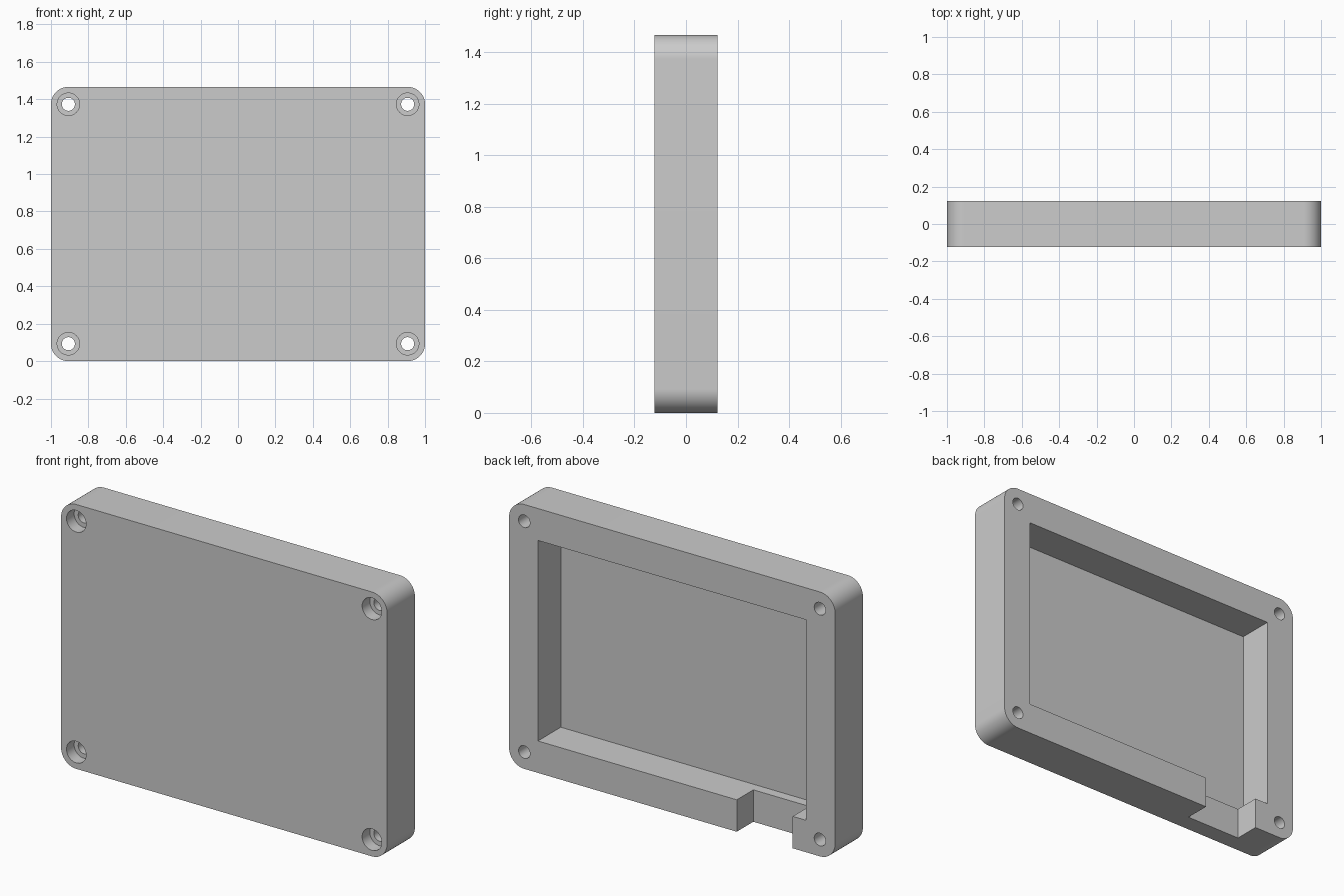
import bpy, bmesh
from math import pi, sin, cos
from mathutils import Matrix

WIDTH, HEIGHT, HALF_DEPTH = 2.0, 1.466, 0.122
CORNER, MARGIN = 0.093, 0.177
FRONT, BACK = -HALF_DEPTH, HALF_DEPTH

cube = bpy.data.objects.get("Cube")
if cube:
    bpy.data.objects.remove(cube, do_unlink=True)

grey = bpy.data.materials.new("light_grey")
grey.use_nodes = True
colour = (0.6, 0.6, 0.6, 1)
grey.diffuse_color = colour
grey.node_tree.nodes["Principled BSDF"].inputs["Base Color"].default_value = colour


def to_object(name, bm):
    bmesh.ops.recalc_face_normals(bm, faces=bm.faces)
    mesh = bpy.data.meshes.new(name)
    bm.to_mesh(mesh)
    bm.free()
    mesh.materials.append(grey)
    obj = bpy.data.objects.new(name, mesh)
    bpy.context.collection.objects.link(obj)
    return obj


def box(name, x, y, z):
    bm = bmesh.new()
    bmesh.ops.create_cube(bm, size=1)
    for v in bm.verts:
        v.co = [r[0] if c < 0 else r[1] for c, r in zip(v.co, (x, y, z))]
    return to_object(name, bm)


def rod(name, x, z, radius, y0, y1):
    bm = bmesh.new()
    place = Matrix.Translation((x, (y0 + y1) / 2, z)) @ Matrix.Rotation(pi / 2, 4, 'X')
    bmesh.ops.create_cone(bm, cap_ends=True, segments=40, radius1=radius,
                          radius2=radius, depth=y1 - y0, matrix=place)
    return to_object(name, bm)


def rounded_plate(name, steps=16):
    bm = bmesh.new()
    verts = []
    ix, iz = WIDTH / 2 - CORNER, HEIGHT / 2 - CORNER
    for q, (sx, sz) in enumerate(((1, 1), (-1, 1), (-1, -1), (1, -1))):
        for i in range(steps + 1):
            a = (q + i / steps) * pi / 2
            verts.append(bm.verts.new((sx * ix + CORNER * cos(a), FRONT,
                                       HEIGHT / 2 + sz * iz + CORNER * sin(a))))
    face = bm.faces.new(verts)
    side = bmesh.ops.extrude_face_region(bm, geom=[face])["geom"]
    moved = [g for g in side if isinstance(g, bmesh.types.BMVert)]
    bmesh.ops.translate(bm, verts=moved, vec=(0, 2 * HALF_DEPTH, 0))
    return to_object(name, bm)


case = rounded_plate("case_cover")

# Recess in the back, and the cable notch through the bottom wall
inner = WIDTH / 2 - MARGIN
cutters = [
    box("recess_cutter", (-inner, inner), (BACK - 0.2, BACK + 0.1), (MARGIN, HEIGHT - MARGIN)),
    box("notch_cutter", (-0.74, -0.397), (BACK - 0.145, BACK + 0.1), (-0.1, MARGIN + 0.1)),
]

# Corner screw holes, with wider wells for the heads at the front
for x in (CORNER - WIDTH / 2, WIDTH / 2 - CORNER):
    for z in (CORNER, HEIGHT - CORNER):
        cutters.append(rod("head_cutter", x, z, 0.06, FRONT - 0.1, FRONT + 0.067))
        cutters.append(rod("screw_cutter", x, z, 0.035, FRONT - 0.1, BACK + 0.1))

bpy.ops.object.select_all(action='DESELECT')
bpy.context.view_layer.objects.active = case
case.select_set(True)
for cutter in cutters:
    cutter.hide_render = True
    cut = case.modifiers.new("cut", 'BOOLEAN')
    cut.operation = 'DIFFERENCE'
    cut.solver = 'EXACT'
    cut.object = cutter
    bpy.ops.object.modifier_apply(modifier=cut.name)
    bpy.data.objects.remove(cutter, do_unlink=True)

bpy.ops.object.shade_smooth_by_angle(angle=pi / 6)
